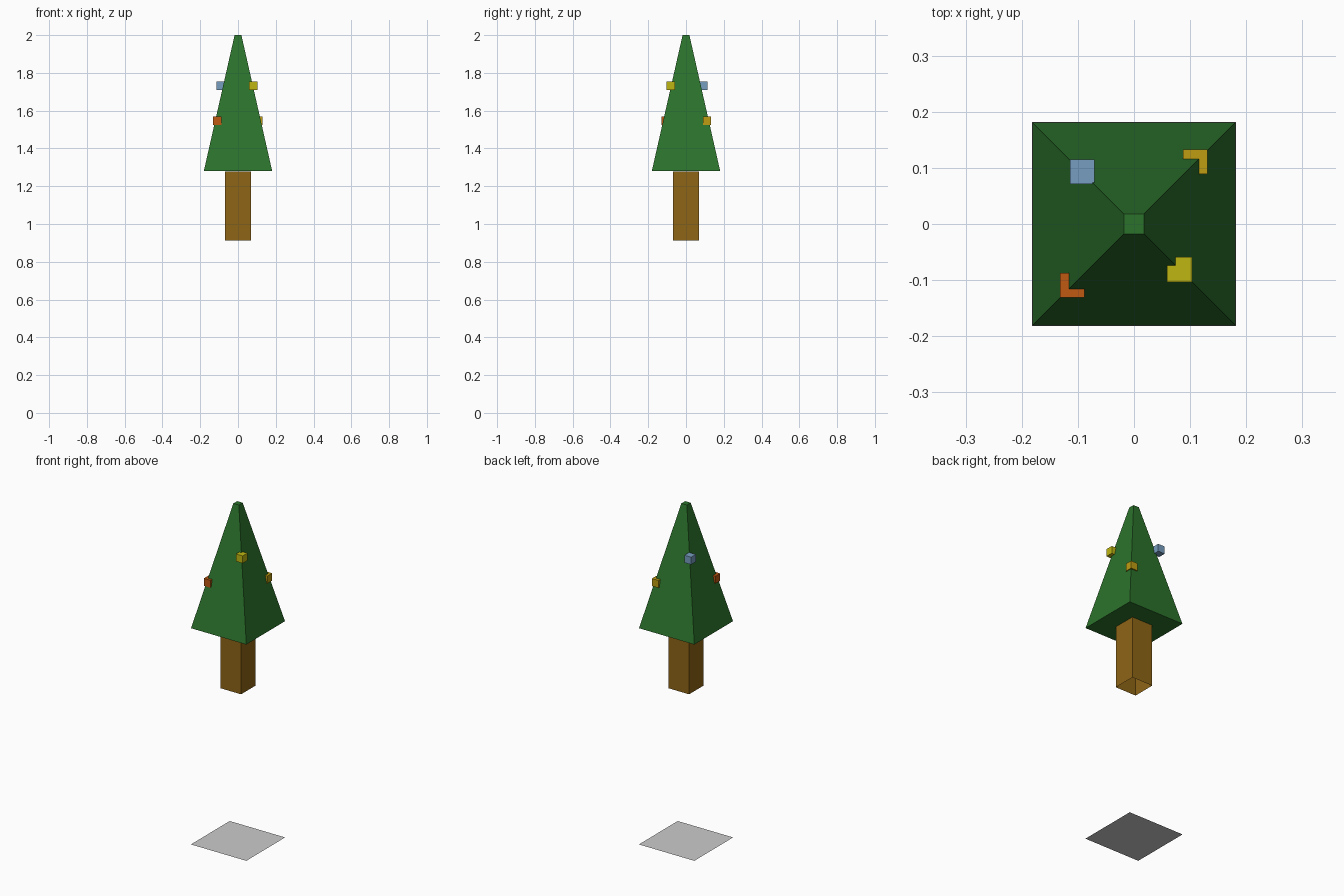
import bpy, bmesh

if "Cube" in bpy.data.objects:
    bpy.data.objects.remove(bpy.data.objects["Cube"])


def material(name, rgb):
    m = bpy.data.materials.new(name)
    m.diffuse_color = (*rgb, 1)
    m.use_nodes = True
    m.node_tree.nodes["Principled BSDF"].inputs["Base Color"].default_value = m.diffuse_color
    return m


def frustum(name, centre, z0, z1, r0, r1, mat=None, bottom=True):
    """Square block or taper with half widths r0 (bottom) and r1 (top)."""
    bm = bmesh.new()
    cx, cy = centre
    corners = [(-1, -1), (1, -1), (1, 1), (-1, 1)]
    lo = [bm.verts.new((cx + r0 * x, cy + r0 * y, z0)) for x, y in corners]
    hi = [bm.verts.new((cx + r1 * x, cy + r1 * y, z1)) for x, y in corners]
    for i in range(4):
        j = (i + 1) % 4
        bm.faces.new((lo[i], lo[j], hi[j], hi[i]))
    bm.faces.new(hi)
    if bottom:
        bm.faces.new(lo[::-1])
    me = bpy.data.meshes.new(name)
    bm.to_mesh(me)
    bm.free()
    ob = bpy.data.objects.new(name, me)
    bpy.context.collection.objects.link(ob)
    if mat:
        me.materials.append(mat)
    return ob


# Flat ground tile below the tree
bpy.ops.mesh.primitive_plane_add(size=0.363, location=(0, 0, 0))
bpy.context.object.name = "ground_tile"

# Trunk, open at the bottom
brown = material("brown", (0.27, 0.13, 0.008))
frustum("trunk", (0, 0), 0.912, 1.279, 0.068, 0.068, brown, bottom=False)

# Tapered foliage
green = material("green", (0.025, 0.17, 0.025))
frustum("foliage", (0, 0), 1.28, 2.0, 0.181, 0.018, green)

# Cube ornaments on the four corner ridges
ornaments = [
    ("yellow", (0.081, -0.081), 1.732, (0.52, 0.47, 0.006)),
    ("blue", (-0.092, 0.093), 1.732, (0.18, 0.34, 0.52)),
    ("orange", (-0.110, -0.109), 1.547, (0.52, 0.1, 0.006)),
    ("gold", (0.109, 0.111), 1.547, (0.52, 0.34, 0.006)),
]
for colour, centre, z, rgb in ornaments:
    frustum("ornament_" + colour, centre, z - 0.022, z + 0.022,
            0.022, 0.022, material(colour, rgb))
